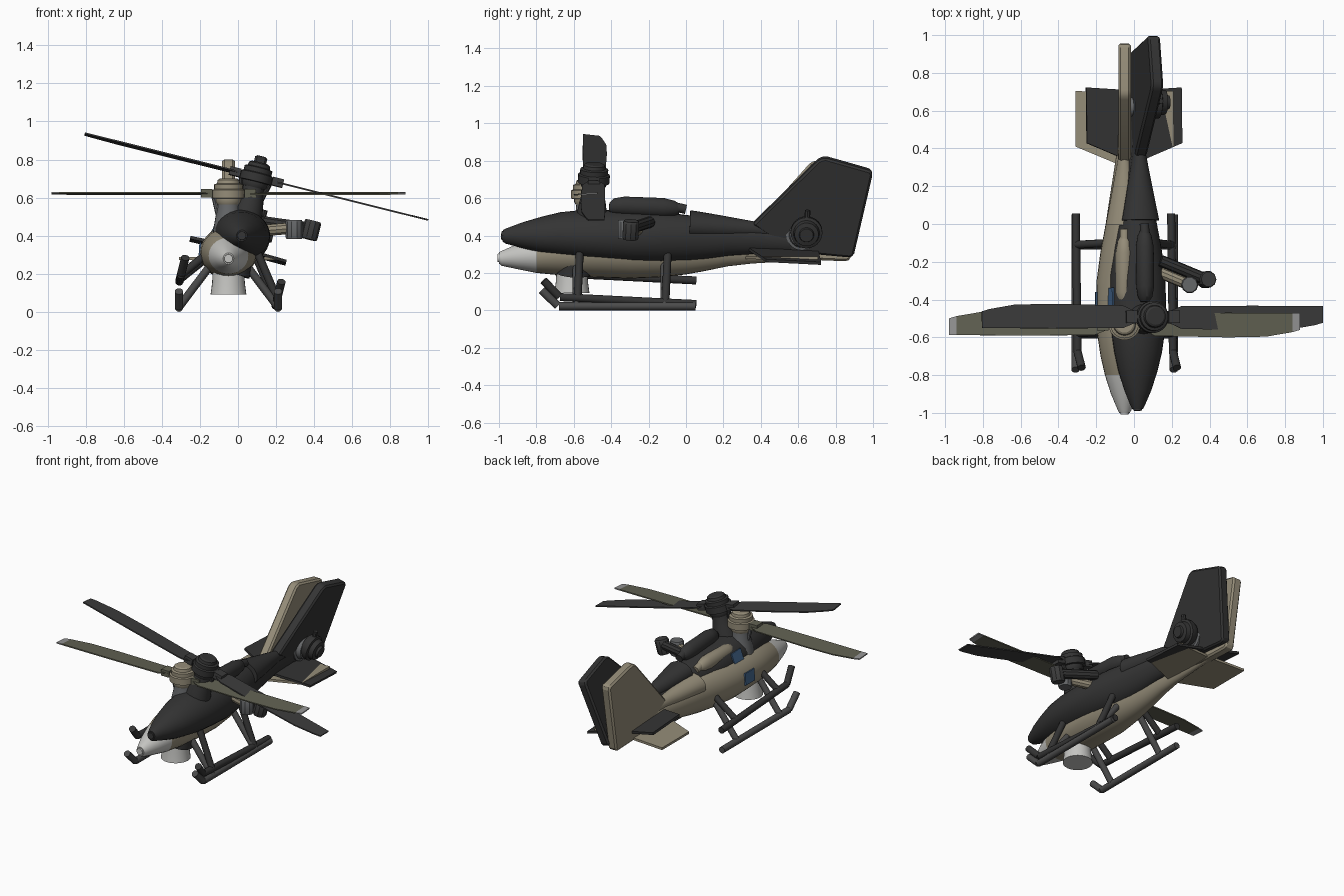
import bpy, bmesh, math
from mathutils import Matrix, Vector

if "Cube" in bpy.data.objects:
    bpy.data.objects.remove(bpy.data.objects["Cube"])

def material(name, r, g, b):
    m = bpy.data.materials.new(name)
    m.diffuse_color = (r, g, b, 1)
    m.use_nodes = True
    m.node_tree.nodes["Principled BSDF"].inputs["Base Color"].default_value = m.diffuse_color
    return m

TAN = material("tan", .30, .265, .19)
PALE = material("pale grey", .56, .56, .54)
OLIVE = material("olive", .12, .12, .085)
TIP = material("blade tip grey", .30, .30, .30)
GREY = material("mid grey", .13, .135, .14)
STEEL = material("skid grey", .07, .07, .07)
DARK = material("charcoal", .034, .034, .034)
BLACK = material("dark grey", .045, .045, .045)
BLUE = material("window blue", .06, .14, .28)

frame = Matrix()          # placement of the craft being built
prefix = ""

def finish(name, bm, mats, rule=None, angle=32):
    bmesh.ops.recalc_face_normals(bm, faces=bm.faces)
    for f in bm.faces:
        f.material_index = rule(f.calc_center_median()) if rule else 0
    bm.transform(frame)
    me = bpy.data.meshes.new(prefix + name)
    bm.to_mesh(me)
    bm.free()
    for m in mats:
        me.materials.append(m)
    me.shade_smooth()
    me.set_sharp_from_angle(angle=math.radians(angle))
    ob = bpy.data.objects.new(prefix + name, me)
    bpy.context.collection.objects.link(ob)
    return ob

def bridge(bm, rings):
    for a, b in zip(rings, rings[1:]):
        n = len(a)
        for i in range(n):
            bm.faces.new((a[i], a[(i + 1) % n], b[(i + 1) % n], b[i]))
    bm.faces.new(rings[0])
    bm.faces.new(rings[-1])

def loft(name, sections, mats, rule=None, n=28):
    """Elliptical sections along y: (y, half width, bottom, top)."""
    bm = bmesh.new()
    rings = []
    for y, w, lo, hi in sections:
        c, h = (lo + hi) / 2, (hi - lo) / 2
        rings.append([bm.verts.new((w * math.cos(t), y, c + h * math.sin(t)))
                      for t in (2 * math.pi * i / n for i in range(n))])
    bridge(bm, rings)
    return finish(name, bm, mats, rule)

def lathe(name, origin, axis, profile, mat, n=24):
    """Stepped round part: profile of (distance along axis, radius)."""
    bm = bmesh.new()
    rings = [[bm.verts.new((r * math.cos(2 * math.pi * i / n), r * math.sin(2 * math.pi * i / n), d))
              for i in range(n)] for d, r in profile]
    bridge(bm, rings)
    q = Vector((0, 0, 1)).rotation_difference(Vector(axis)).to_matrix().to_4x4()
    bm.transform(Matrix.Translation(origin) @ q)
    return finish(name, bm, [mat])

def rod(name, a, b, r, mat, n=12):
    a, b = Vector(a), Vector(b)
    return lathe(name, a, (b - a).normalized(), [(0, r), ((b - a).length, r)], mat, n)

def slab(name, pts, thick, mats, rule=None, bevel=0.0):
    """Outline extruded both ways along its normal."""
    bm = bmesh.new()
    f = bm.faces.new([bm.verts.new(p) for p in pts])
    f.normal_update()
    n = f.normal.copy()
    out = bmesh.ops.extrude_face_region(bm, geom=[f])["geom"]
    new = [v for v in out if isinstance(v, bmesh.types.BMVert)]
    for v in bm.verts:
        v.co += n * (thick / 2 if v in new else -thick / 2)
    if bevel:
        bmesh.ops.recalc_face_normals(bm, faces=bm.faces)
        bmesh.ops.bevel(bm, geom=list(bm.edges), offset=bevel, segments=1, affect='EDGES')
    return finish(name, bm, mats, rule, 20)

def box(name, centre, size, mat):
    bm = bmesh.new()
    bmesh.ops.create_cube(bm, size=1, matrix=Matrix.Translation(centre) @ Matrix.Diagonal((*size, 1)))
    return finish(name, bm, [mat])

def helicopter(body, nose, blade, tip, skid, hub, sensor, gun):
    # fuselage with painted nose
    loft("fuselage", [(-1.0, .028, .25, .31), (-.985, .036, .238, .318), (-.9, .072, .22, .355),
                      (-.8, .104, .2, .39), (-.7, .127, .19, .42), (-.58, .145, .18, .438),
                      (-.45, .15, .175, .446), (-.3, .148, .17, .45), (-.15, .128, .176, .45),
                      (0, .1, .192, .44), (.1, .085, .21, .425), (.22, .066, .235, .41),
                      (.35, .046, .25, .40), (.6, .032, .265, .38), (.74, .02, .275, .35)],
         [body, nose], lambda c: 1 if c.y < -.8 else 0)
    lathe("nose_sensor", (0, -1.008, .28), (0, 1, 0), [(0, .022), (.03, .026)], nose)
    # tail boom sleeve
    loft("boom_sleeve", [(-.005, .1, .318, .468), (.1, .08, .322, .457), (.22, .058, .33, .442),
                         (.34, .036, .34, .427), (.45, .03, .34, .42)], [body])
    # tail fin and stabilisers
    slab("tail_fin", [(0, .33, .415), (0, .665, .79), (0, .70, .803), (0, .945, .745), (0, .957, .725),
                      (0, .88, .275), (0, .86, .262), (0, .55, .275)], .066, [body], bevel=.011)
    for side, s in (("left", -1), ("right", 1)):
        slab(side + "_stabiliser", [(s * .02, .31, .283), (s * .26, .41, .28), (s * .26, .705, .28),
                                    (s * .02, .69, .283)], .016, [body])
        # landing gear
        x = s * .26
        rod(side + "_skid", (x, -.68, .022), (x, .05, .022), .022, skid)
        rod(side + "_skid_tip", (x, -.685, .024), (x, -.772, .108), .022, skid)
        for part, y in (("front", -.585), ("rear", -.115)):
            rod(f"{side}_{part}_strut", (s * .09, y, .25), (x, y, .025), .021, skid)
        # rotor grips and control links
        rod(side + "_control_link", (s * .05, -.53, .49), (s * .08, -.53, .62), .013, hub, 8)
        box(side + "_blade_grip", (s * .115, -.53, .622), (.06, .065, .044), blade)
        # swept blade with painted tip
        outline = [(.09, -.03), (.16, -.062), (.55, -.07), (.75, -.066), (.89, -.042), (.93, -.03),
                   (.93, .058), (.89, .058), (.55, .06), (.16, .058), (.09, .03)]
        inner = [p for p in outline if p[0] <= .89]
        end = [p for p in outline if p[0] >= .89]
        for nm, pts, m in (("_blade", inner, blade), ("_blade_tip", end, tip)):
            slab(side + nm, [(s * px, -.53 + s * py, .622 + .06 * py) for px, py in pts], .008, [m])
    # rotor mast and hub
    lathe("mast", (0, -.53, .40), (0, 0, 1), [(0, .085), (.09, .07), (.14, .058), (.2, .055)], hub)
    lathe("rotor_hub", (0, -.53, .565), (0, 0, 1),
          [(0, .06), (.015, .068), (.03, .068), (.032, .085), (.075, .085), (.08, .075),
           (.105, .075), (.11, .06), (.128, .056), (.135, .045)], body)
    # engine housing with exhaust
    loft("engine_housing", [(-.44, .022, .44, .49), (-.415, .038, .43, .515), (-.36, .047, .425, .527),
                            (-.15, .047, .425, .53), (-.09, .036, .435, .518), (-.065, .024, .45, .50)], [body])
    rod("exhaust", (0, -.11, .49), (0, -.03, .475), .025, body, 14)
    # chin turret
    lathe("chin_turret", (0, -.61, .092), (0, 0, 1), [(0, .094), (.06, .086), (.17, .08)], sensor, 28)
    # side pod on an arm
    rod("pod_arm", (.1, -.22, .42), (.335, -.318, .44), .031, body, 10)
    lathe("side_pod", (.345, -.322, .382), (0, 0, 1), [(0, .04), (.01, .045), (.09, .045), (.1, .04)], gun, 10)
    # tail drum on the fin
    lathe("tail_drum", (.02, .62, .405), (1, 0, 0),
          [(0, .05), (.03, .05), (.032, .072), (.055, .085), (.085, .085), (.09, .07), (.12, .064),
           (.125, .04), (.14, .036)], hub)
    rod("tail_drum_pin", (.085, .62, .47), (.085, .62, .525), .015, hub, 8)
    # left side window
    slab("left_window", [(-.153, -.46, .285), (-.153, -.36, .285), (-.148, -.36, .365), (-.148, -.46, .365)],
         .009, [BLUE])

# level craft
prefix = "tan_"
frame = Matrix.Translation((-.05, 0, 0))
helicopter(TAN, PALE, OLIVE, TIP, STEEL, GREY, PALE, GREY)

# banked craft, rolled and pitched about its nose
prefix = "dark_"
frame = (Matrix.Translation((.02, -.98, .40)) @ Matrix.Rotation(math.radians(14), 4, 'Y')
         @ Matrix.Rotation(math.radians(-3), 4, 'X') @ Matrix.Translation((0, 1.0, -.28)))
helicopter(DARK, DARK, BLACK, BLACK, DARK, DARK, DARK, BLACK)
